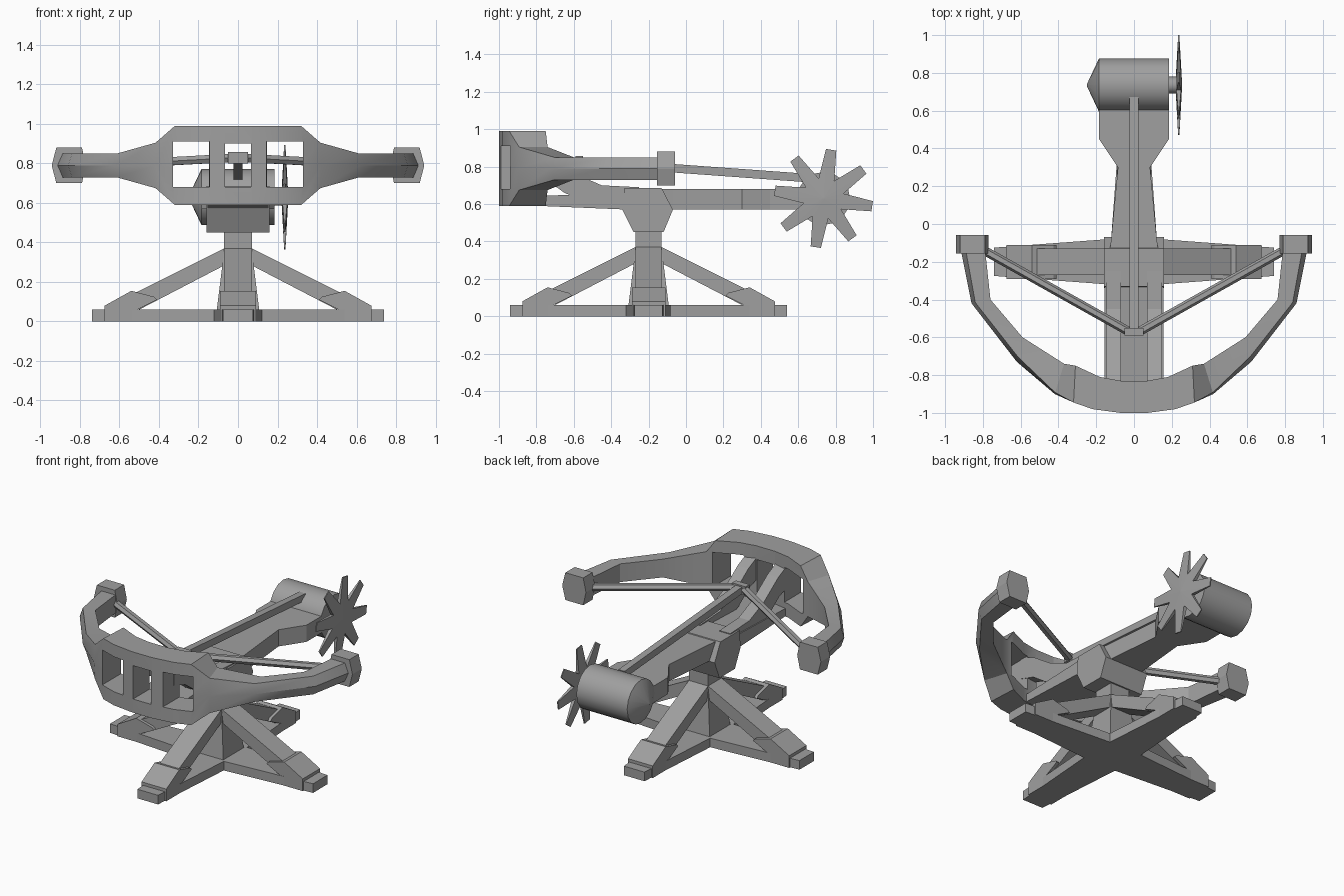
import bpy
import math
from mathutils import Vector, Matrix

cube = bpy.data.objects.get("Cube")
if cube:
    bpy.data.objects.remove(cube, do_unlink=True)

grey = bpy.data.materials.new("weathered_grey")
grey.use_nodes = True
grey.diffuse_color = (0.35, 0.35, 0.35, 1)
grey.node_tree.nodes["Principled BSDF"].inputs["Base Color"].default_value = (0.35, 0.35, 0.35, 1)


def loft(name, rings, smooth=0):
    """Closed solid through rings that all have the same number of points."""
    n = len(rings[0])
    faces = [list(range(n)), list(range((len(rings) - 1) * n, len(rings) * n))]
    for r in range(len(rings) - 1):
        for i in range(n):
            j = (i + 1) % n
            faces.append([r * n + i, r * n + j, (r + 1) * n + j, (r + 1) * n + i])
    mesh = bpy.data.meshes.new(name)
    mesh.from_pydata([p for ring in rings for p in ring], [], faces)
    obj = bpy.data.objects.new(name, mesh)
    bpy.context.collection.objects.link(obj)
    mesh.materials.append(grey)
    bpy.context.view_layer.objects.active = obj
    for o in bpy.context.selected_objects:
        o.select_set(False)
    obj.select_set(True)
    bpy.ops.object.mode_set(mode='EDIT')
    bpy.ops.mesh.select_all(action='SELECT')
    bpy.ops.mesh.normals_make_consistent(inside=False)
    bpy.ops.object.mode_set(mode='OBJECT')
    if smooth:
        bpy.ops.object.shade_smooth_by_angle(angle=math.radians(smooth))
    return obj


def side_prism(name, outline, x0, x1):
    """Outline in (y, z), extruded along x."""
    return loft(name, [[(x, y, z) for y, z in outline] for x in (x0, x1)])


def box(name, lo, hi):
    outline = [(lo[1], lo[2]), (hi[1], lo[2]), (hi[1], hi[2]), (lo[1], hi[2])]
    return side_prism(name, outline, lo[0], hi[0])


def bar(name, a, b, radius, sides, turn=0.0, smooth=0):
    """Straight bar with a regular cross-section between two points."""
    a, b = Vector(a), Vector(b)
    d = (b - a).normalized()
    u = d.cross(Vector((0, 0, 1))).normalized()
    v = u.cross(d)
    rings = []
    for p in (a, b):
        rings.append([p + radius * (math.cos(t) * u + math.sin(t) * v)
                      for t in (turn + math.tau * i / sides for i in range(sides))])
    return loft(name, rings, smooth)


# Crossed base: four identical legs around the post
CENTRE = Matrix.Translation((0, -0.2, 0))
for i, label in enumerate(("left", "back", "right", "front")):
    spin = CENTRE @ Matrix.Rotation(i * math.pi / 2, 4, 'Z')
    plank = loft(label + "_plank", [[(x, -w, 0), (x, w, 0), (x, w, 0.06), (x, -w, 0.06)]
                                    for x, w in ((0, 0.13), (0.74, 0.075))])
    foot = loft(label + "_foot", [[(x, y, z) for x, z in
                                   ((0.53, 0), (0.52, 0.055), (0.41, 0.11), (0.425, 0.125),
                                    (0.54, 0.155), (0.675, 0.08), (0.675, 0))]
                                  for y in (-0.09, 0.09)])
    brace = loft(label + "_brace", [[(x, y, z) for x, z in
                                     ((0, 0.32), (0, 0.4), (0.07, 0.37), (0.55, 0.13), (0.5, 0.06))]
                                    for y in (-0.07, 0.07)])
    for part in (plank, foot, brace):
        part.matrix_world = spin

# Centre post with its neck
loft("centre_post", [[(w, w - 0.2, z), (-w, w - 0.2, z), (-w, -w - 0.2, z), (w, -w - 0.2, z)]
                     for w, z in ((0.115, 0), (0.07, 0.36), (0.07, 0.46))])

# Pivot head
side_prism("pivot_head", [(-0.28, 0.45), (-0.12, 0.45), (-0.07, 0.57),
                          (-0.13, 0.685), (-0.33, 0.685), (-0.34, 0.57)], -0.16, 0.16)

# Stock: tapers backwards, then flares into the winch housing
half = [(0.15, -0.33), (0.12, -0.07), (0.085, 0.3), (0.185, 0.45), (0.185, 0.72)]
plan = half + [(-x, y) for x, y in reversed(half)]
loft("stock", [[(x, y, z) for x, y in plan] for z in (0.57, 0.68)])

# Front plate and the two raised prongs that hold the bow
side_prism("front_plate", [(-0.3, 0.57), (-0.9, 0.595), (-0.9, 0.64), (-0.3, 0.66)], -0.155, 0.155)
for s, label in ((1, "left"), (-1, "right")):
    side_prism(label + "_prong",
               [(-0.25, 0.575), (-0.5, 0.6), (-0.65, 0.66), (-0.76, 0.74), (-0.88, 0.78),
                (-0.88, 0.93), (-0.75, 0.87), (-0.6, 0.765), (-0.45, 0.7), (-0.25, 0.69)],
               s * 0.07, s * 0.148)

# Bow: outer x, y, inner x, y, half height, edge chamfer
stations = [
    (0.07, -1.0, 0.07, -0.83, 0.2, 0),
    (0.22, -0.98, 0.18, -0.81, 0.2, 0),
    (0.32, -0.945, 0.31, -0.75, 0.2, 0),
    (0.42, -0.9, 0.37, -0.74, 0.115, 0.05),
    (0.62, -0.73, 0.59, -0.6, 0.06, 0.2),
    (0.86, -0.42, 0.76, -0.4, 0.06, 0.2),
    (0.92, -0.12, 0.79, -0.12, 0.06, 0.2),
]


def bow_ring(s, xo, yo, xi, yi, h, chamfer):
    xc, yc = xo + (xi - xo) * chamfer, yo + (yi - yo) * chamfer
    return [(s * x, y, 0.79 + z) for x, y, z in
            ((xi, yi, h), (xi, yi, -h), (xc, yc, -h), (xo, yo, 0), (xc, yc, h))]


bow = loft("bow", [bow_ring(-1, *st) for st in reversed(stations)]
           + [bow_ring(1, *st) for st in stations], 30)

# Three windows through the bow
for i, (x0, x1, z1) in enumerate(((-0.33, -0.145, 0.91), (-0.065, 0.065, 0.9), (0.145, 0.33, 0.91))):
    cutter = box("window_cutter_%d" % i, (x0, -1.1, 0.68), (x1, -0.6, z1))
    cutter.hide_render = True
    cut = bow.modifiers.new("window", 'BOOLEAN')
    cut.operation = 'DIFFERENCE'
    cut.solver = 'EXACT'
    cut.object = cutter
    bpy.context.view_layer.objects.active = bow
    bpy.ops.object.modifier_apply(modifier=cut.name)
    bpy.data.objects.remove(cutter, do_unlink=True)
for o in bpy.context.selected_objects:
    o.select_set(False)
bow.select_set(True)
bpy.ops.object.shade_smooth_by_angle(angle=math.radians(30))

# Bow tips and string halves
for s, label in ((1, "left"), (-1, "right")):
    loft(label + "_bow_tip", [[(s * x, y, z) for x, z in
                               ((0.79, 0.7), (0.92, 0.7), (0.943, 0.79), (0.92, 0.88),
                                (0.79, 0.88), (0.77, 0.79))] for y in (-0.155, -0.058)])
    bar(label + "_string", (s * 0.82, -0.125, 0.785), (s * 0.03, -0.568, 0.828), 0.024, 6, 0, 40)

# String nock and draw rod
box("string_nock", (-0.05, -0.59, 0.8), (0.05, -0.55, 0.858))
bar("draw_rod", (0, -0.57, 0.828), (0, 0.67, 0.738), 0.032, 4, math.pi / 4)

# Winch drum with a cone on its right end and a shaft on its left end
HUB_Y, HUB_Z, SIDES = 0.735, 0.63, 16
drum = [[(x, HUB_Y + r * math.cos(math.tau * i / SIDES), HUB_Z + r * math.sin(math.tau * i / SIDES))
         for i in range(SIDES)] for x, r in ((-0.25, 0.004), (-0.185, 0.142), (0.185, 0.142))]
loft("winch_drum", drum, 30)
bar("winch_shaft", (0.18, HUB_Y, HUB_Z), (0.235, HUB_Y, HUB_Z), 0.045, 10, 0, 40)

# Star-shaped hand wheel: a thick hub thinning out to eight blades
outline = []
for i in range(8):
    a = math.radians(-9 + 45 * i)
    for r, off in ((0.11, -22.5), (0.265, -6), (0.265, 6)):
        t = a + math.radians(off)
        outline.append((r, r * math.cos(t), r * math.sin(t)))


def wheel_ring(scale, side):
    return [(0.237 + side * (0.018 - 0.055 * r * scale), HUB_Y + y * scale, HUB_Z + z * scale)
            for r, y, z in outline]


loft("hand_wheel", [wheel_ring(0.02, -1), wheel_ring(1, -1), wheel_ring(1, 1), wheel_ring(0.02, 1)])
